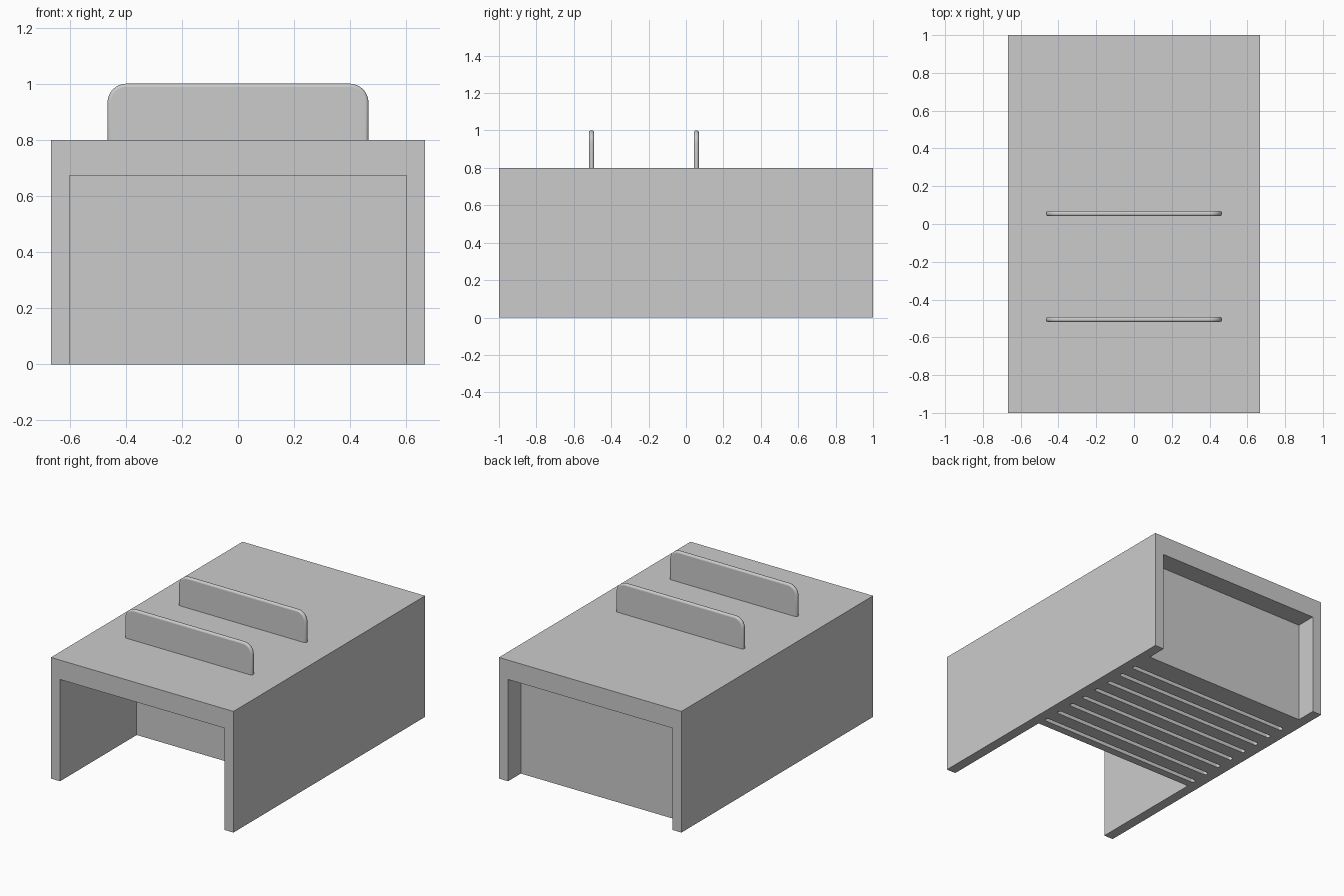
import bpy, bmesh
from math import sin, cos, pi, radians
from mathutils import Vector

if "Cube" in bpy.data.objects:
    bpy.data.objects.remove(bpy.data.objects["Cube"])


def prism(name, points, extrude):
    """Solid made by sweeping a flat outline along a vector."""
    bm = bmesh.new()
    face = bm.faces.new([bm.verts.new(p) for p in points])
    swept = bmesh.ops.extrude_face_region(bm, geom=[face])["geom"]
    moved = [v for v in swept if isinstance(v, bmesh.types.BMVert)]
    bmesh.ops.translate(bm, verts=moved, vec=Vector(extrude))
    bmesh.ops.recalc_face_normals(bm, faces=bm.faces)
    mesh = bpy.data.meshes.new(name)
    bm.to_mesh(mesh)
    bm.free()
    obj = bpy.data.objects.new(name, mesh)
    bpy.context.collection.objects.link(obj)
    return obj


def box(name, x, y0, y1, z0, z1):
    outline = [(-x, y0, z0), (x, y0, z0), (x, y1, z0), (-x, y1, z0)]
    return prism(name, outline, (0, 0, z1 - z0))


def arc(cx, cy, r, start, end, n=8):
    angles = [start + (end - start) * i / n for i in range(n + 1)]
    return [(cx + r * cos(a), cy + r * sin(a)) for a in angles]


# Outer block with open front bay, shallow rear recess and underside vents
housing = box("housing", 0.667, -1, 1, 0, 0.8)
cutters = [
    box("front_bay_cutter", 0.6, -1.1, -0.2, -0.1, 0.672),
    box("rear_recess_cutter", 0.6, 0.867, 1.1, -0.1, 0.672),
]
SLOT_R = 0.015
for i in range(8):
    y = -0.133 + 0.12 * i
    outline = (arc(0.6 - SLOT_R, y, SLOT_R, -pi / 2, pi / 2)
               + arc(SLOT_R - 0.6, y, SLOT_R, pi / 2, 3 * pi / 2))
    cutters.append(prism("vent_slot_cutter", [(px, py, -0.1) for px, py in outline], (0, 0, 0.167)))

for cutter in cutters:
    cutter.hide_render = True
    cutter.hide_set(True)
    mod = housing.modifiers.new("cut", "BOOLEAN")
    mod.operation = "DIFFERENCE"
    mod.solver = "EXACT"
    mod.object = cutter

# Two upright fins with rounded top corners and softened rims
FIN_X, FIN_R, FIN_T = 0.465, 0.067, 0.027
outline = ([(-FIN_X, 0.78), (FIN_X, 0.78)]
           + arc(FIN_X - FIN_R, 1 - FIN_R, FIN_R, 0, pi / 2)
           + arc(FIN_R - FIN_X, 1 - FIN_R, FIN_R, pi / 2, pi))
for name, y in (("front_fin", -0.505), ("rear_fin", 0.055)):
    fin = prism(name, [(px, y - FIN_T / 2, pz) for px, pz in outline], (0, FIN_T, 0))
    bevel = fin.modifiers.new("rim", "BEVEL")
    bevel.width = 0.011
    bevel.segments = 4
    bevel.limit_method = "ANGLE"
    bevel.angle_limit = radians(40)
    bpy.ops.object.select_all(action="DESELECT")
    fin.select_set(True)
    bpy.context.view_layer.objects.active = fin
    bpy.ops.object.shade_smooth_by_angle(angle=radians(35))
